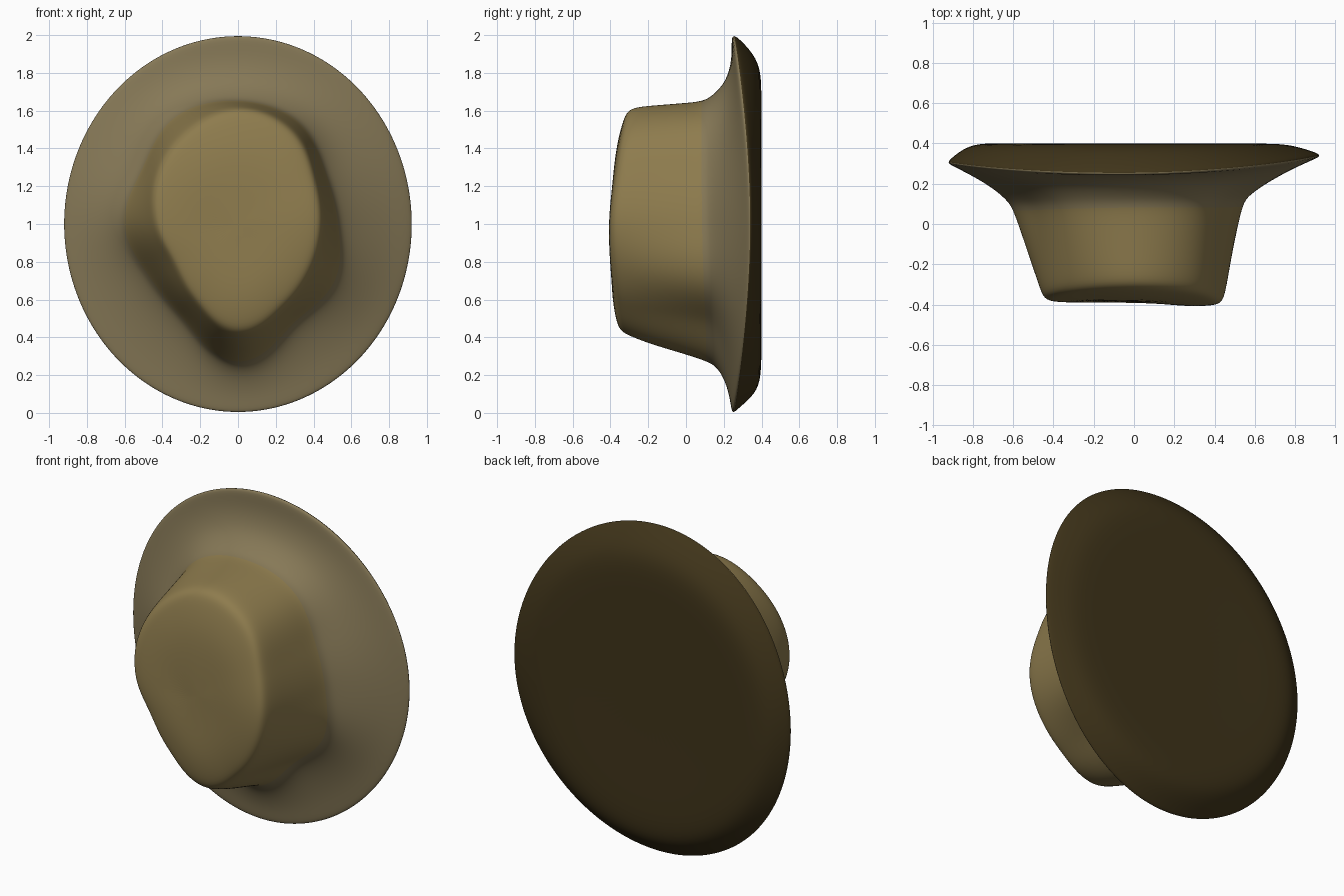
import bpy, bmesh, math

if "Cube" in bpy.data.objects:
    bpy.data.objects.remove(bpy.data.objects["Cube"])

SEG = 60


def around(vals, a):
    """Smooth periodic interpolation of values spaced evenly round the hat."""
    n = len(vals)
    t = (a / (2 * math.pi) * n) % n
    i, f = int(t), t - int(t)
    p0, p1, p2, p3 = (vals[(i + k) % n] for k in (-1, 0, 1, 2))
    return p1 + 0.5 * f * (p2 - p0 + f * (2 * p0 - 5 * p1 + 4 * p2 - p3
                                          + f * (3 * (p1 - p2) + p3 - p0)))


# Outlines as radii about (0, 1), counter-clockwise from the right
TOP = [.45, .48, .58, .62, .57, .51, .45, .41, .475, .59, .51, .46]
BASE = [.53, .535, .63, .65, .66, .585, .61, .55, .58, .74, .60, .60]


def rim(a):
    return 1 / math.hypot(math.cos(a) / .925, math.sin(a))


def crown(f):
    return lambda a: around(TOP, a) * (1 - f) + around(BASE, a) * f


def brim(f):
    return lambda a: around(BASE, a) * (1 - f) + rim(a) * f


def scaled(fn, k):
    return lambda a: fn(a) * k


# Rings: outline, depth at right / top / left / bottom, material of next band
RINGS = [
    (scaled(crown(0), .30), [-.395, -.385, -.38, -.39], 0),
    (scaled(crown(0), .62), [-.41, -.375, -.39, -.395], 0),
    (scaled(crown(0), .88), [-.405, -.335, -.388, -.37], 0),
    (scaled(crown(0), .97), [-.39, -.31, -.375, -.345], 0),
    (crown(.06), [-.34, -.26, -.32, -.29], 0),
    (crown(.35), [-.2, -.15, -.2, -.18], 0),
    (crown(.7), [-.03, -.01, -.04, 0], 0),
    (crown(.97), [.10, .09, .08, .12], 1),
    (brim(.08), [.14, .14, .12, .16], 1),
    (brim(.30), [.20, .215, .18, .20], 1),
    (brim(.65), [.275, .245, .245, .23], 1),
    (brim(.95), [.325, .24, .292, .24], 1),
    (scaled(rim, 1.004), [.34, .25, .305, .25], 2),
    (scaled(rim, .98), [.355, .285, .33, .275], 2),
    (scaled(rim, .90), [.378, .36, .385, .37], 2),
    (scaled(rim, .81), [.398, .398, .402, .398], 2),
    (scaled(rim, .65), [.40, .40, .40, .40], 2),
    (scaled(rim, .30), [.395, .395, .395, .395], 2),
]

bm = bmesh.new()
loops = []
for outline, depth, _ in RINGS:
    loop = []
    for s in range(SEG):
        a = 2 * math.pi * s / SEG
        r = outline(a)
        loop.append(bm.verts.new((r * math.cos(a), around(depth, a), 1 + r * math.sin(a))))
    loops.append(loop)

# Skin between rings
for i in range(len(loops) - 1):
    for s in range(SEG):
        t = (s + 1) % SEG
        f = bm.faces.new((loops[i][s], loops[i + 1][s], loops[i + 1][t], loops[i][t]))
        f.material_index = RINGS[i][2]

# Closed centres of the crown top and the underside
for loop, y, mat in ((loops[0], -.388, 0), (loops[-1], .395, 2)):
    c = bm.verts.new((0, y, 1))
    for s in range(SEG):
        bm.faces.new((c, loop[s], loop[(s + 1) % SEG])).material_index = mat

bmesh.ops.recalc_face_normals(bm, faces=bm.faces)
for f in bm.faces:
    f.smooth = True
mesh = bpy.data.meshes.new("felt_hat")
bm.to_mesh(mesh)
bm.free()

# Crown, brim and underside colours
for name, col in (("crown_felt", (.27, .20, .075, 1)),
                  ("brim_felt", (.24, .19, .095, 1)),
                  ("underside_felt", (.05, .034, .010, 1))):
    m = bpy.data.materials.new(name)
    m.diffuse_color = col
    m.use_nodes = True
    m.node_tree.nodes["Principled BSDF"].inputs["Base Color"].default_value = m.diffuse_color
    mesh.materials.append(m)

hat = bpy.data.objects.new("felt_hat", mesh)
bpy.context.collection.objects.link(hat)
sub = hat.modifiers.new("smooth", 'SUBSURF')
sub.levels = sub.render_levels = 2
